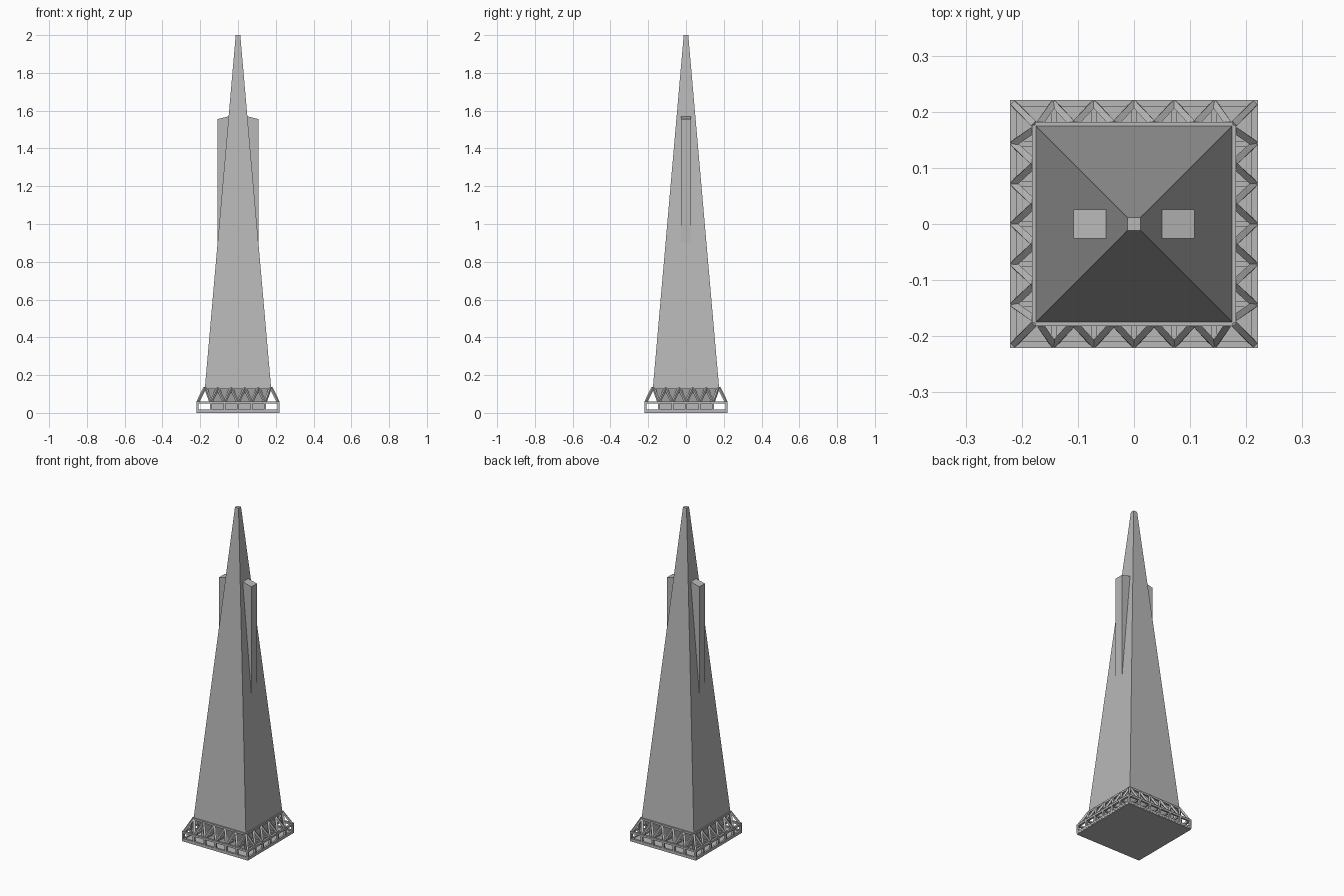
import bpy, bmesh
from math import pi
from mathutils import Matrix, Vector

cube = bpy.data.objects.get("Cube")
if cube:
    bpy.data.objects.remove(cube, do_unlink=True)

grey = bpy.data.materials.new("concrete grey")
grey.use_nodes = True
colour = (0.48, 0.48, 0.48, 1)
grey.diffuse_color = colour
grey.node_tree.nodes["Principled BSDF"].inputs["Base Color"].default_value = colour


def finish(name, bm):
    bmesh.ops.recalc_face_normals(bm, faces=bm.faces)
    mesh = bpy.data.meshes.new(name)
    bm.to_mesh(mesh)
    bm.free()
    mesh.materials.append(grey)
    obj = bpy.data.objects.new(name, mesh)
    bpy.context.collection.objects.link(obj)
    return obj


def square_loft(name, levels):
    """Solid made of stacked squares, given as (half width, height)."""
    bm = bmesh.new()
    rings = [[bm.verts.new((sx * h, sy * h, z))
              for sx, sy in ((-1, -1), (1, -1), (1, 1), (-1, 1))]
             for h, z in levels]
    for low, high in zip(rings, rings[1:]):
        for i in range(4):
            j = (i + 1) % 4
            bm.faces.new((low[i], low[j], high[j], high[i]))
    bm.faces.new(rings[0][::-1])
    bm.faces.new(rings[-1])
    return finish(name, bm)


def beam(bm, a, b, w):
    """Square bar from a to b."""
    a, b = Vector(a), Vector(b)
    d = b - a
    rot = d.to_track_quat('Z', 'Y').to_matrix().to_4x4()
    mat = Matrix.Translation((a + b) / 2) @ rot @ Matrix.Diagonal((w, w, d.length, 1))
    bmesh.ops.create_cube(bm, size=1, matrix=mat)


# Tapered tower, recessed lobby core and ground slab
square_loft("tower", [(0.175, 0.135), (0.012, 2.0)])
square_loft("lobby_core", [(0.146, 0.005), (0.146, 0.06), (0.168, 0.135)])
square_loft("ground_slab", [(0.22, 0.0), (0.22, 0.012)])

# Two side wings with sloping tops, emerging from the tower faces
for name, s in (("left_wing", 1), ("right_wing", -1)):
    bm = bmesh.new()
    profile = [(0.05, 0.88), (0.108, 0.88), (0.108, 1.555), (0.05, 1.57)]
    face = bm.faces.new([bm.verts.new((s * x, -0.026, z)) for x, z in profile])
    new = bmesh.ops.extrude_face_region(bm, geom=[face])["geom"]
    bmesh.ops.translate(bm, vec=(0, 0.052, 0),
                        verts=[v for v in new if isinstance(v, bmesh.types.BMVert)])
    finish(name, bm)

# Base truss: one side, then turned to all four
OUT, INN, MID, TOP, W = 0.215, 0.176, 0.055, 0.132, 0.012
STEP = OUT / 3
for k, side in enumerate(("front", "left", "back", "right")):
    bm = bmesh.new()
    # Rails
    beam(bm, (-OUT, -OUT, 0.012), (OUT, -OUT, 0.012), W)
    beam(bm, (-OUT, -OUT, MID), (OUT, -OUT, MID), W)
    beam(bm, (-INN, -INN, TOP), (INN, -INN, TOP), W)
    # Corner post and sloping corner strut
    beam(bm, (-OUT, -OUT, 0.006), (-OUT, -OUT, MID + W / 2), W)
    beam(bm, (-OUT, -OUT, MID), (-INN, -INN, TOP), W)
    # Posts, ties to the core and sloping V struts
    for i in range(-2, 3):
        x = i * STEP
        beam(bm, (x, -OUT, 0.006), (x, -OUT, MID), W)
        beam(bm, (x, -OUT, MID), (x, -0.14, MID), W * 0.8)
        for d in (-0.5, 0.5):
            foot = max(-0.17, min(0.17, x + d * STEP))
            beam(bm, (x, -OUT, MID), (foot, -INN, TOP), W)
    bmesh.ops.rotate(bm, verts=bm.verts, cent=(0, 0, 0),
                     matrix=Matrix.Rotation(k * pi / 2, 3, 'Z'))
    # Keep the truss within the slab outline
    for v in bm.verts:
        v.co.x = max(-0.221, min(0.221, v.co.x))
        v.co.y = max(-0.221, min(0.221, v.co.y))
    finish(side + "_truss", bm)
